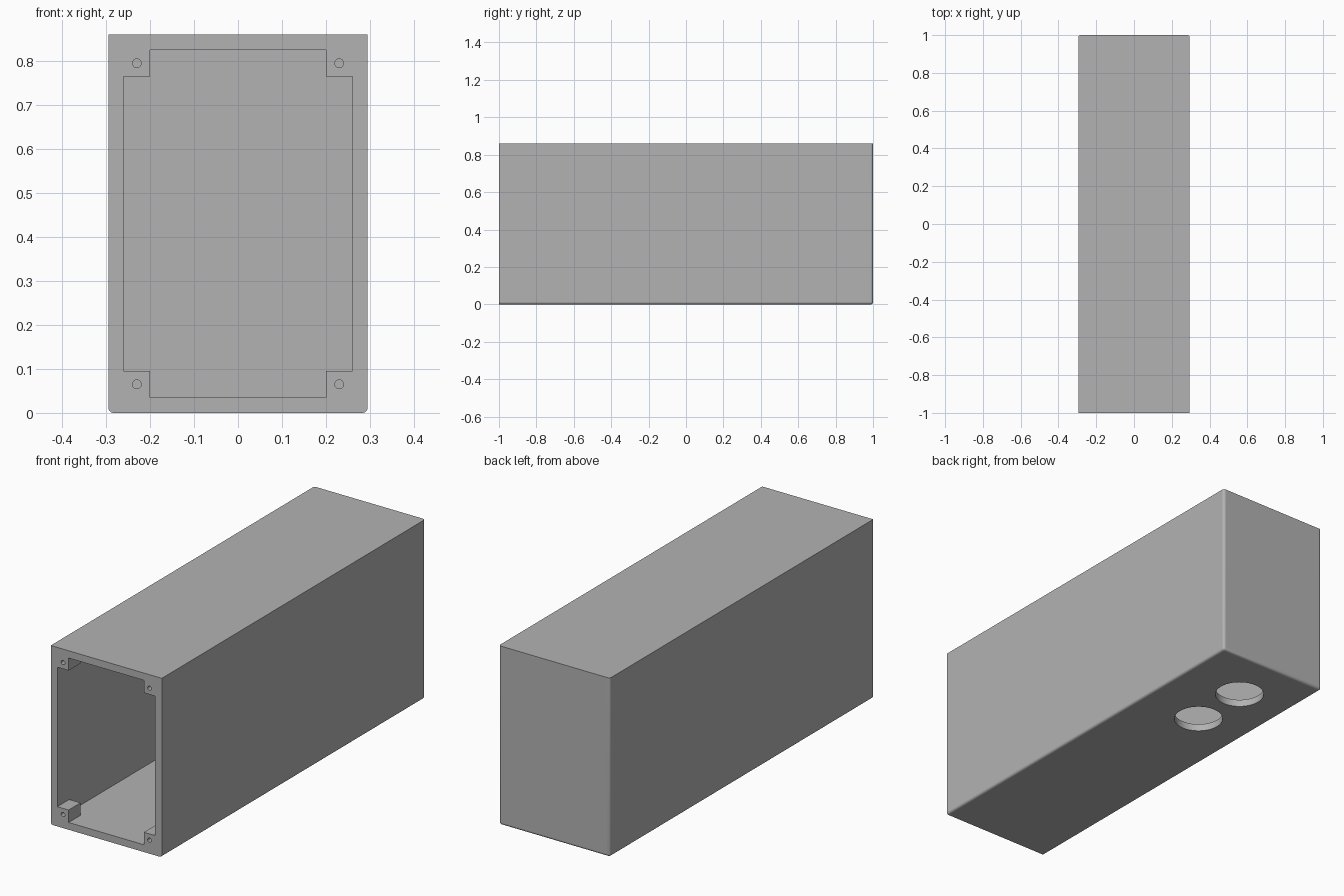
import bpy
import bmesh
from mathutils import Matrix, Vector

if "Cube" in bpy.data.objects:
    bpy.data.objects.remove(bpy.data.objects["Cube"], do_unlink=True)

# Main dimensions
HALF_W, HALF_L, HEIGHT = 0.295, 1.0, 0.86
WALL, POST, POST_DEPTH = 0.035, 0.06, 0.09
FILLET = 0.012
FRONT = -HALF_L

grey = bpy.data.materials.new("plain grey")
grey.use_nodes = True
colour = (0.45, 0.45, 0.45, 1)
grey.diffuse_color = colour
grey.node_tree.nodes["Principled BSDF"].inputs["Base Color"].default_value = colour


def add_object(name, bm):
    mesh = bpy.data.meshes.new(name)
    bm.to_mesh(mesh)
    bm.free()
    mesh.materials.append(grey)
    obj = bpy.data.objects.new(name, mesh)
    bpy.context.collection.objects.link(obj)
    return obj


def box(lo, hi):
    bm = bmesh.new()
    lo, hi = Vector(lo), Vector(hi)
    matrix = Matrix.Translation((lo + hi) / 2) @ Matrix.Diagonal((*(hi - lo), 1))
    bmesh.ops.create_cube(bm, size=1, matrix=matrix)
    return bm


def cylinder(centre, radius, depth, axis, segments):
    bm = bmesh.new()
    turn = Matrix.Rotation(1.5707963, 4, "X") if axis == "Y" else Matrix()
    bmesh.ops.create_cone(bm, cap_ends=True, segments=segments, radius1=radius,
                          radius2=radius, depth=depth,
                          matrix=Matrix.Translation(centre) @ turn)
    return bm


# Outer block: rounded along the bottom and back uprights, sharp at top and front
bm = box((-HALF_W, -HALF_L, 0), (HALF_W, HALF_L, HEIGHT))


def is_rounded(edge):
    mid = (edge.verts[0].co + edge.verts[1].co) / 2
    on_bottom = mid.z < 0.01 and mid.y > FRONT + 0.01
    back_upright = mid.y > HALF_L - 0.01 and abs(mid.x) > 0.1 and mid.z < HEIGHT - 0.01
    return on_bottom or back_upright


bmesh.ops.bevel(bm, geom=[e for e in bm.edges if is_rounded(e)], offset=FILLET,
                segments=5, profile=0.5, affect="EDGES")
housing = add_object("housing", bm)

# Cavity, with a cross-shaped mouth that leaves a screw post in each corner
in_x, low, high = HALF_W - WALL, WALL, HEIGHT - WALL
mouth_start, mouth_end = FRONT - 0.1, FRONT + POST_DEPTH + 0.05
cutters = [
    box((-in_x, FRONT + POST_DEPTH, low), (in_x, HALF_L - WALL, high)),
    box((-in_x + POST, mouth_start, low), (in_x - POST, mouth_end, high)),
    box((-in_x, mouth_start, low + POST), (in_x, mouth_end, high - POST)),
]

# Screw holes in the posts
for x in (-in_x + POST / 2, in_x - POST / 2):
    for z in (low + POST / 2, high - POST / 2):
        cutters.append(cylinder((x, FRONT, z), 0.01, 0.14, "Y", 24))

# Two round openings in the floor
for y in (0.43, 0.726):
    cutters.append(cylinder((-0.03, y, WALL / 2), 0.112, WALL * 2, "Z", 64))

helpers = []
for bm in cutters:
    cutter = add_object("cutter", bm)
    cutter.hide_render = True
    helpers.append(cutter)
    cut = housing.modifiers.new("cut", "BOOLEAN")
    cut.operation = "DIFFERENCE"
    cut.solver = "EXACT"
    cut.object = cutter

# Bake the cuts and remove the helpers
bpy.context.view_layer.update()
evaluated = housing.evaluated_get(bpy.context.evaluated_depsgraph_get())
mesh = bpy.data.meshes.new_from_object(evaluated)
housing.modifiers.clear()
housing.data = mesh
mesh.name = "housing"
for cutter in helpers:
    bpy.data.objects.remove(cutter, do_unlink=True)

# Smooth only the curved faces; walls stay flat
for face in mesh.polygons:
    face.use_smooth = max(abs(c) for c in face.normal) < 0.9999
